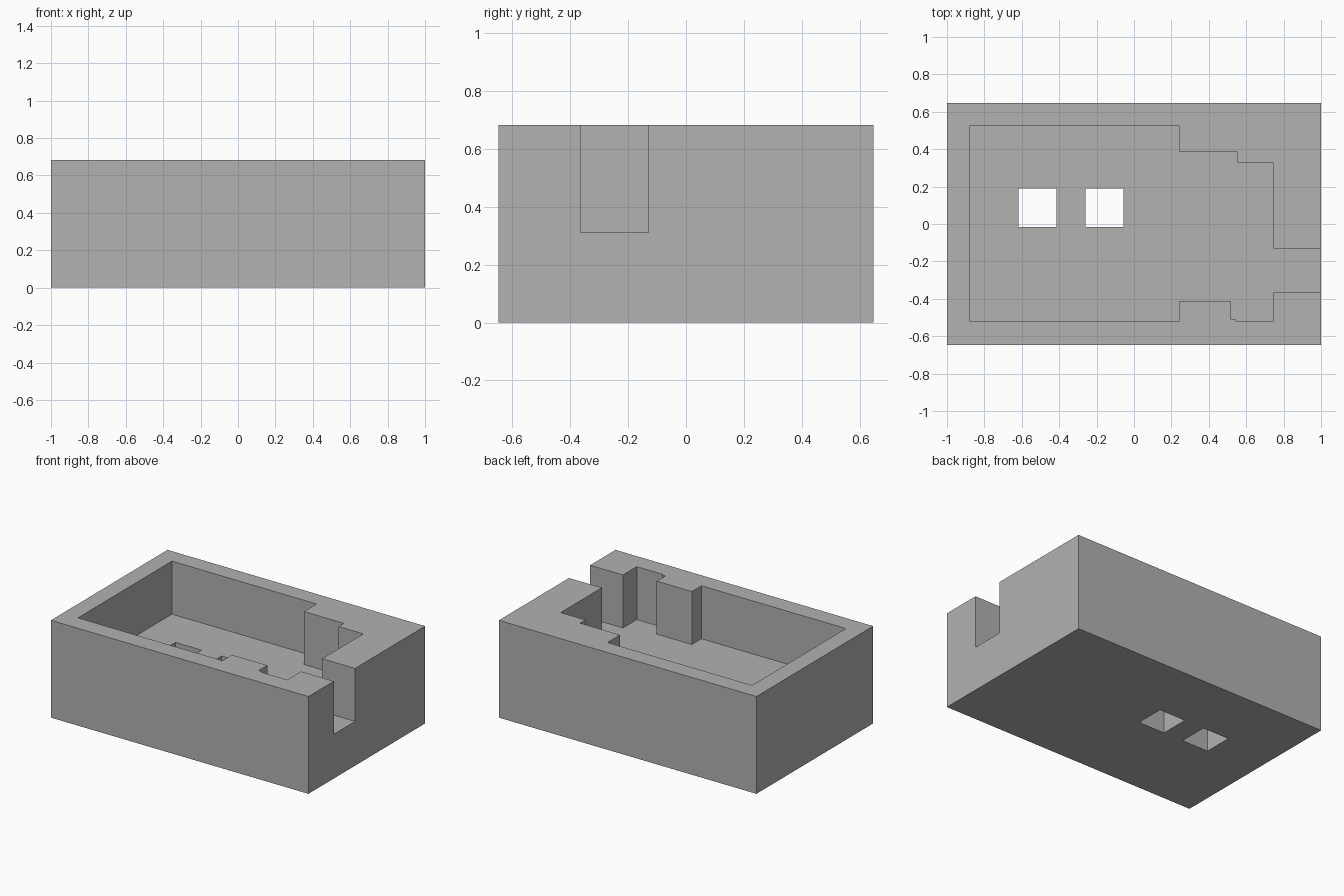
import bpy
import bmesh

cube = bpy.data.objects.get("Cube")
if cube:
    bpy.data.objects.remove(cube, do_unlink=True)

HALF_Y, TOP, FLOOR = 0.647, 0.683, 0.311

grey = bpy.data.materials.new("plain grey")
grey.use_nodes = True
colour = (0.445, 0.445, 0.445, 1)
grey.diffuse_color = colour
grey.node_tree.nodes["Principled BSDF"].inputs["Base Color"].default_value = colour


def prism(name, outline, low, high):
    """Extrude a flat outline from one height to another."""
    bm = bmesh.new()
    face = bm.faces.new([bm.verts.new((x, y, low)) for x, y in outline])
    result = bmesh.ops.extrude_face_region(bm, geom=[face])
    for v in result["geom"]:
        if isinstance(v, bmesh.types.BMVert):
            v.co.z = high
    bmesh.ops.recalc_face_normals(bm, faces=bm.faces)
    mesh = bpy.data.meshes.new(name)
    bm.to_mesh(mesh)
    bm.free()
    mesh.materials.append(grey)
    obj = bpy.data.objects.new(name, mesh)
    bpy.context.collection.objects.link(obj)
    return obj


def rectangle(x0, x1, y0, y1):
    return [(x0, y0), (x1, y0), (x1, y1), (x0, y1)]


# Solid outer block
tray = prism("tray", rectangle(-1, 1, -HALF_Y, HALF_Y), 0, TOP)

# Stepped cavity with the side slot running out through the left wall
cavity = [
    (-0.88, -0.518), (0.243, -0.518), (0.243, -0.412), (0.516, -0.412),
    (0.516, -0.508), (0.543, -0.508), (0.543, -0.518), (0.745, -0.518),
    (0.745, -0.365), (1.1, -0.365), (1.1, -0.13), (0.745, -0.13),
    (0.745, 0.326), (0.553, 0.326), (0.553, 0.385), (0.243, 0.385),
    (0.243, 0.524), (-0.88, 0.524),
]
cutters = [prism("cavity_cutter", cavity, FLOOR, TOP + 0.1)]

# Two square holes through the floor
for i, x in enumerate((-0.618, -0.26)):
    cutters.append(prism(f"floor_hole_cutter_{i + 1}",
                         rectangle(x, x + 0.204, -0.015, 0.189), -0.1, 0.5))

for cutter in cutters:
    cutter.hide_render = True
    cutter.hide_viewport = True
    cut = tray.modifiers.new(cutter.name, "BOOLEAN")
    cut.operation = "DIFFERENCE"
    cut.solver = "EXACT"
    cut.object = cutter
